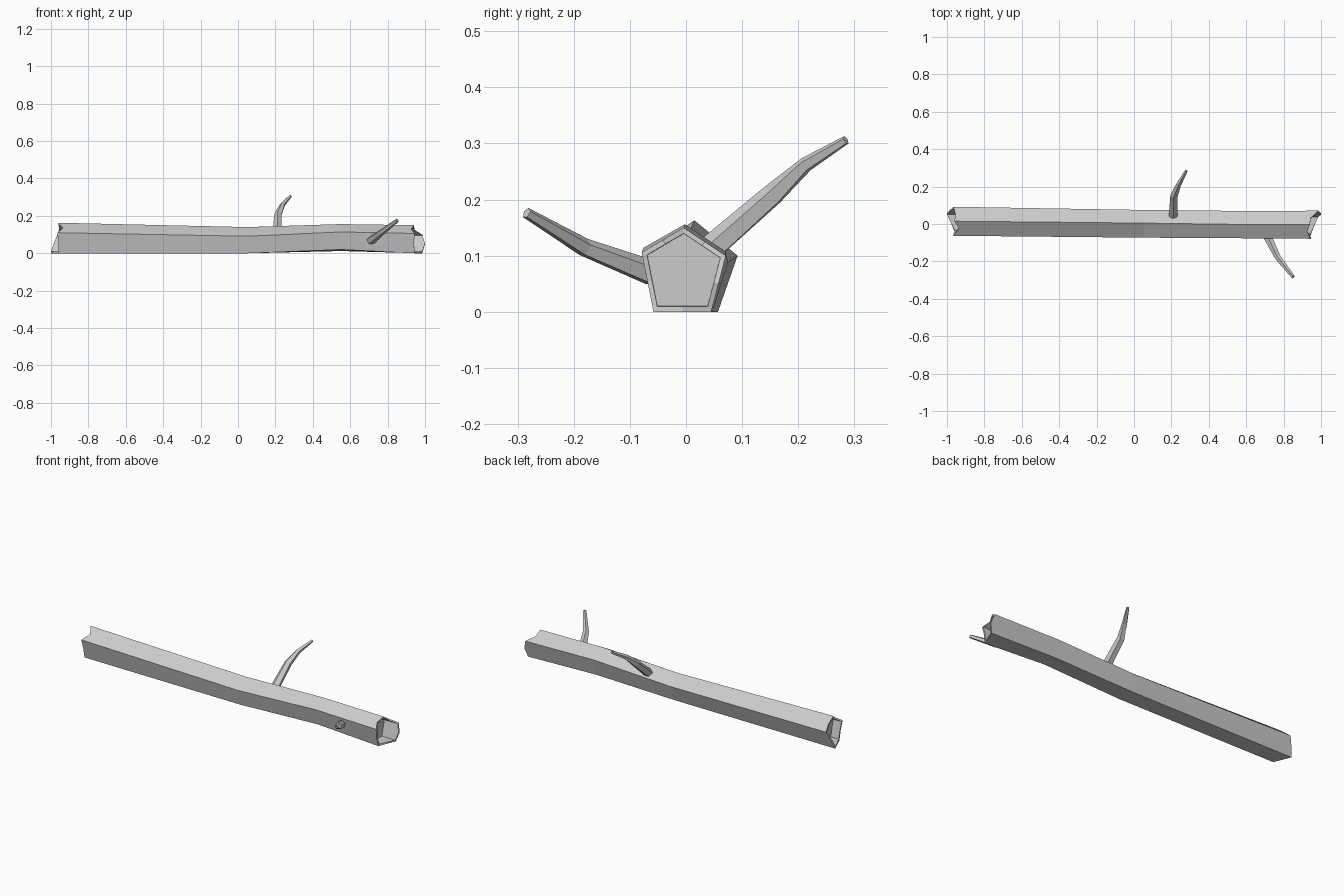
import bpy, bmesh
from mathutils import Vector

cube = bpy.data.objects.get("Cube")
if cube:
    bpy.data.objects.remove(cube, do_unlink=True)

bark = bpy.data.materials.new("bark_grey")
bark.use_nodes = True
grey = (0.6, 0.6, 0.6, 1)
bark.diffuse_color = grey
bark.node_tree.nodes["Principled BSDF"].inputs["Base Color"].default_value = grey


def loft(name, rings):
    """Skin a list of equal-length rings and close both ends."""
    bm = bmesh.new()
    loops = [[bm.verts.new(p) for p in ring] for ring in rings]
    for a, b in zip(loops, loops[1:]):
        for i in range(len(a)):
            j = (i + 1) % len(a)
            bm.faces.new((a[i], a[j], b[j], b[i]))
    bm.faces.new(loops[0])
    bm.faces.new(loops[-1])
    bmesh.ops.recalc_face_normals(bm, faces=bm.faces)
    mesh = bpy.data.meshes.new(name)
    bm.to_mesh(mesh)
    bm.free()
    mesh.materials.append(bark)
    obj = bpy.data.objects.new(name, mesh)
    bpy.context.collection.objects.link(obj)
    return obj


def section(xs, corners):
    """Pentagon with edge midpoints; xs is one x or one x per point."""
    if not isinstance(xs, list):
        xs = [xs] * 10
    pts = []
    for i, c in enumerate(corners):
        d = corners[(i + 1) % 5]
        pts += [c, ((c[0] + d[0]) / 2, (c[1] + d[1]) / 2)]
    return [Vector((x, y, z)) for x, (y, z) in zip(xs, pts)]


def inset(ring, scale, x=None):
    """Shrink a ring about its middle, optionally flattened at x."""
    c = sum(ring, Vector()) / len(ring)
    return [Vector((p.x if x is None else x,
                    c.y + (p.y - c.y) * scale,
                    c.z + (p.z - c.z) * scale)) for p in ring]


# Trunk corners: bottom front, bottom back, side back, top, side front
left_end = [(-.04, 0), (.057, 0), (.092, .1), (.015, .163), (-.063, .11)]
middle = [(-.052, 0), (.047, 0), (.075, .088), (.005, .14), (-.073, .091)]
bend = [(-.054, .02), (.045, .012), (.07, .108), (-.002, .156), (-.076, .114)]
right_end = [(-.058, 0), (.045, 0), (.071, .1), (-.004, .15), (-.079, .106)]

# Broken rims: x of each corner and edge midpoint
left_rim = section([-.96, -.98, -1, -.985, -.965, -.955, -.96, -.935, -.965, -.96], left_end)
right_rim = section([.945, .965, .985, 1, .985, .945, .94, .925, .945, .94], right_end)

# Trunk with hollow, splintered ends
loft("trunk", [
    inset(left_rim, .86, -.91), inset(left_rim, .87), left_rim,
    section(.05, middle), section(.55, bend),
    right_rim, inset(right_rim, .87), inset(right_rim, .86, .9)])


def branch(name, path):
    """Tapered five-sided limb along (x, y, z, radius) points."""
    pts = [Vector(p[:3]) for p in path]
    rings = []
    for i, p in enumerate(pts):
        t = (pts[min(i + 1, len(pts) - 1)] - pts[max(i - 1, 0)]).normalized()
        side = t.cross(Vector((0, 0, 1))).normalized()
        up = side.cross(t)
        ring = []
        for k in range(5):
            v = Vector((0, path[i][3])) if k == 0 else v
            ring.append(p + side * v.x + up * v.y)
            v = Vector((v.x * .309 - v.y * .951, v.x * .951 + v.y * .309))
        rings.append(ring)
    return loft(name, rings)


branch("back_branch", [(.21, .045, .112, .025), (.215, .155, .208, .021),
                       (.24, .213, .262, .014), (.28, .285, .306, .008)])
branch("front_branch", [(.71, -.06, .068, .024), (.77, -.18, .114, .017),
                        (.852, -.284, .176, .01)])
